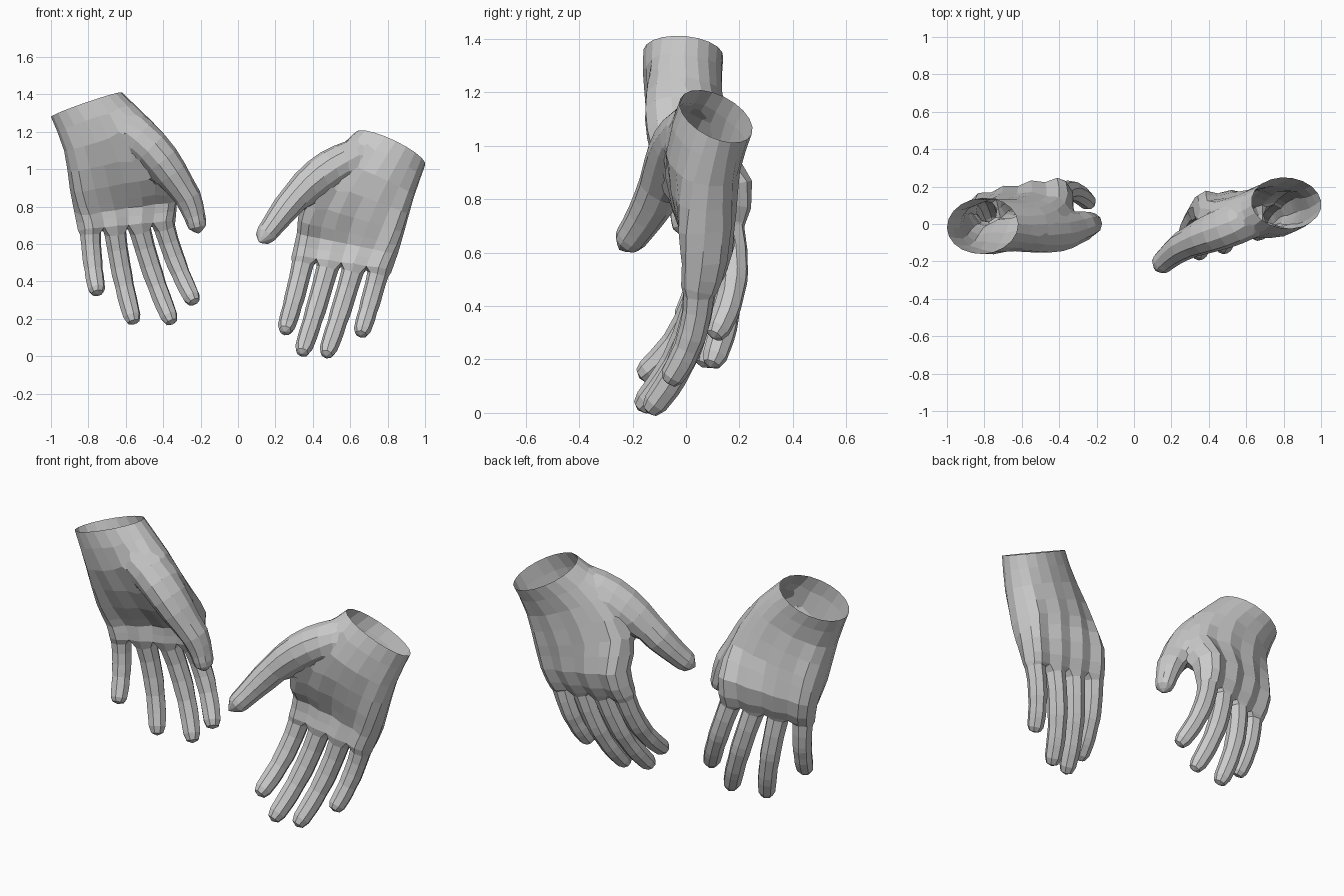
import bpy, bmesh
from math import sin, cos, pi, radians
from mathutils import Vector

if "Cube" in bpy.data.objects:
    bpy.data.objects.remove(bpy.data.objects["Cube"])


def spline(rows, n):
    """Catmull-Rom resampling of rows of numbers."""
    out = []
    for i in range(len(rows) - 1):
        a, b = rows[max(i - 1, 0)], rows[i]
        c, d = rows[i + 1], rows[min(i + 2, len(rows) - 1)]
        for k in range(n):
            t = k / n
            out.append([0.5 * (2 * q + (r - p) * t + (2 * p - 5 * q + 4 * r - s) * t * t
                               + (3 * q - p - 3 * r + s) * t ** 3)
                        for p, q, r, s in zip(a, b, c, d)])
    return out + [list(rows[-1])]


def bridge(bm, a, b):
    n = len(a)
    for i in range(n):
        bm.faces.new((a[i], a[(i + 1) % n], b[(i + 1) % n], b[i]))


def close_tip(bm, ring, point):
    tip = bm.verts.new(point)
    for i in range(len(ring)):
        bm.faces.new((ring[i], ring[(i + 1) % len(ring)], tip))


def make_object(name, bm):
    bmesh.ops.recalc_face_normals(bm, faces=bm.faces)
    me = bpy.data.meshes.new(name)
    bm.to_mesh(me)
    bm.free()
    ob = bpy.data.objects.new(name, me)
    bpy.context.collection.objects.link(ob)
    return ob


def frame(across, along):
    along = along.normalized()
    a = (across - along * across.dot(along)).normalized()
    n = a.cross(along)
    return a, (n if n.y > 0 else -n)


def palm_and_fingers(name, sections, fingers):
    bm = bmesh.new()
    rows = spline(sections, 2)
    mids = [(Vector(r[:3]) + Vector(r[3:6])) / 2 for r in rows]
    rings = []
    # palm: 9 columns on the back, 9 on the front, one vertex on each edge
    for j, r in enumerate(rows):
        U, R = Vector(r[:3]), Vector(r[3:6])
        th, flat, cup = r[6:]
        along = mids[min(j + 1, len(rows) - 1)] - mids[max(j - 1, 0)]
        half = (R - U) / 2
        _, N = frame(half, along)
        if j == 0:
            wrist = (mids[0].copy(), half.cross(N).normalized())
        back, front = [], []
        for i in range(9):
            ang = pi * (i + 1) / 10
            lin = max(-0.9, min(0.9, (i - 4) / 4))
            u = -cos(ang) * (1 - flat) + lin * flat
            h = sin(ang) * (1 - flat) + (1.0 if i % 2 else 0.76) * flat
            back.append(bm.verts.new(mids[j] + half * u + N * h * th))
            front.append(bm.verts.new(mids[j] + half * u - N * h * th * (1 - cup * sin(ang) ** 2)))
        su, sr = bm.verts.new(U), bm.verts.new(R)
        rings.append((back, sr, front, su))
    loops = [b + [sr] + f[::-1] + [su] for b, sr, f, su in rings]
    for a, b in zip(loops, loops[1:]):
        bridge(bm, a, b)
    bm.faces.new(loops[0])
    # fingers grow out of the last ring and share the webs between them
    back, sr, front, su = rings[-1]
    side = {0: su, 8: sr}
    for i in (2, 4, 6):
        side[i] = bm.verts.new((back[i].co + front[i].co) / 2)
    across = sr.co - su.co
    for k, (x, y, z, rad, bulge) in enumerate(fingers):
        a, m, b = 2 * k, 2 * k + 1, 2 * k + 2
        prev = [back[a], back[m], back[b], side[b], front[b], front[m], front[a], side[a]]
        root, tip = (back[m].co + front[m].co) / 2, Vector((x, y, z))
        _, lift = frame(across, tip - root)

        def at(t):
            return root.lerp(tip, t) + lift * bulge * 4 * t * (1 - t)
        for t, s in ((.06, 1.1), (.22, 1.04), (.4, 1.03), (.48, 1.03), (.6, .95),
                     (.7, .97), (.78, .95), (.91, .88), (.975, .62)):
            A, N = frame(across, at(t + .02) - at(t - .02))
            ring = [bm.verts.new(at(t) + (A * cos(g) + N * sin(g)) * rad * s)
                    for g in map(radians, (135, 90, 45, 0, -45, -90, -135, 180))]
            bridge(bm, prev, ring)
            prev = ring
        close_tip(bm, prev, tip)
    return make_object(name, bm), wrist


def thumb(name, path):
    bm = bmesh.new()
    rows = spline(path, 2)
    prev = None
    for j, r in enumerate(rows[:-1]):
        p = Vector(r[:3])
        along = Vector(rows[j + 1][:3]) - Vector(rows[max(j - 1, 0)][:3])
        A, N = frame(Vector((1, 0, 0.8 if path[-1][0] < 0 else -0.8)), along)
        ring = [bm.verts.new(p + (A * cos(g) + N * sin(g) * 1.08) * r[3])
                for g in (2 * pi * i / 10 for i in range(10))]
        if prev:
            bridge(bm, prev, ring)
        else:
            bm.faces.new(ring)
        prev = ring
    close_tip(bm, prev, rows[-1][:3])
    return make_object(name, bm)


def hand(name, sections, fingers, thumb_path):
    ob, (centre, normal) = palm_and_fingers(name, sections, fingers)
    th = thumb(name + "_thumb", thumb_path)
    mod = ob.modifiers.new("join_thumb", 'BOOLEAN')
    mod.operation, mod.solver, mod.object = 'UNION', 'EXACT', th
    bpy.context.view_layer.update()
    done = ob.evaluated_get(bpy.context.evaluated_depsgraph_get())
    me = bpy.data.meshes.new_from_object(done)
    ob.modifiers.clear()
    ob.data = me
    bpy.data.objects.remove(th)
    # open the wrist
    bm = bmesh.new()
    bm.from_mesh(me)
    cap = [f for f in bm.faces
           if all(abs((v.co - centre).dot(normal)) < 1e-3 for v in f.verts)]
    bmesh.ops.delete(bm, geom=cap, context='FACES')
    # soften the join between the ball of the thumb and the palm
    balls = [Vector(p[:3]) for p in thumb_path[1:4]]
    near = [v for v in bm.verts if not v.is_boundary
            and min((v.co - b).length for b in balls) < 0.17]
    for _ in range(3):
        bmesh.ops.smooth_vert(bm, verts=near, factor=0.4,
                              use_axis_x=True, use_axis_y=True, use_axis_z=True)
    bm.to_mesh(me)
    bm.free()


# sections: outer edge xyz, thumb-side edge xyz, half thickness, flatness, palm hollow
# fingers (little to index): tip xyz, radius, backward bow
# thumb: centre xyz, radius
hand("hand_raised",
     [(-1.0, -.02, 1.28, -.62, .0, 1.41, .15, 0, 0),
      (-.93, -.02, 1.10, -.445, -.01, 1.25, .155, .15, .1),
      (-.90, .03, .90, -.33, .04, 1.0, .15, .4, .45),
      (-.875, .06, .77, -.325, .165, .85, .115, .7, .4),
      (-.855, .05, .67, -.335, .17, .72, .068, 1, 0)],
     [(-.75, -.02, .33, .052, .03), (-.555, .06, .17, .054, .045),
      (-.35, .09, .17, .054, .05), (-.23, .10, .28, .053, .05)],
     [(-.74, .02, 1.25, .06), (-.6, -.04, 1.22, .1), (-.46, -.055, 1.12, .11),
      (-.355, -.04, .98, .1), (-.27, -.01, .85, .074), (-.232, .0, .75, .057),
      (-.217, .0, .69, .047), (-.21, .0, .655, 0)])

hand("hand_lowered",
     [(1.0, .125, 1.02, .63, .10, 1.20, .145, 0, 0),
      (.94, .085, .85, .475, .02, 1.06, .15, .15, .1),
      (.89, .07, .67, .34, .01, .83, .145, .4, .45),
      (.855, .06, .55, .315, .09, .66, .105, .7, .4),
      (.82, .045, .45, .285, .07, .53, .068, 1, 0)],
     [(.655, -.07, .11, .052, .03), (.47, -.145, .0, .054, .045),
      (.34, -.18, .01, .054, .045), (.25, -.175, .13, .053, .045)],
     [(.74, .09, 1.02, .06), (.62, .02, 1.06, .1), (.49, -.025, 1.01, .11),
      (.36, -.07, .91, .1), (.255, -.12, .79, .075), (.175, -.185, .685, .06),
      (.14, -.22, .64, .05), (.115, -.25, .61, 0)])
